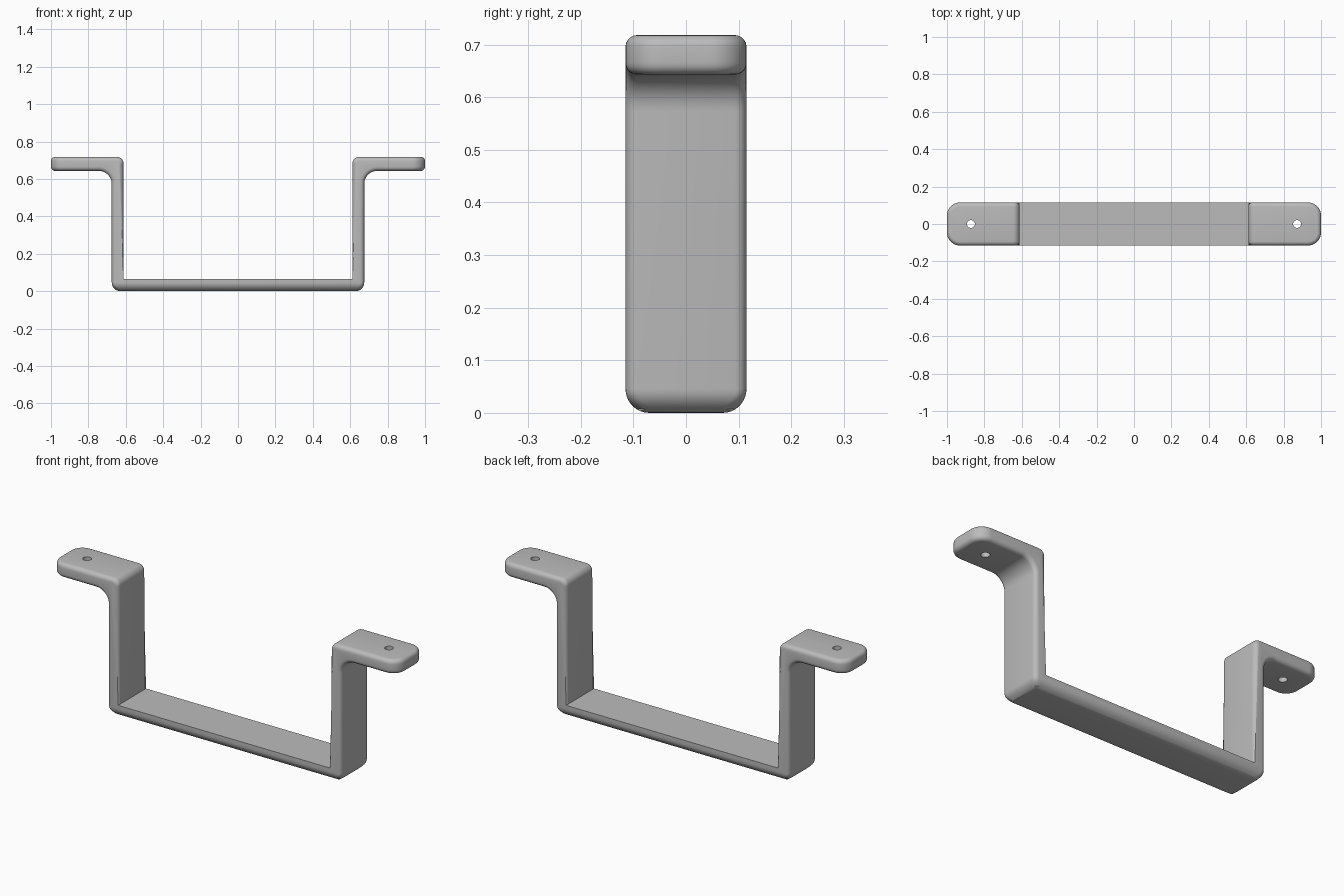
import bpy, bmesh, math

if "Cube" in bpy.data.objects:
    bpy.data.objects.remove(bpy.data.objects["Cube"], do_unlink=True)

HALF_W = 0.115                      # half the strap width
LEG_IN, LEG_OUT = 0.612, 0.675      # leg faces
TOP, TAB_UNDER, BASE_TOP = 0.718, 0.643, 0.065

# One grey metal
steel = bpy.data.materials.new("grey_metal")
steel.use_nodes = True
grey = (0.5, 0.5, 0.5, 1)
steel.diffuse_color = grey
steel.node_tree.nodes["Principled BSDF"].inputs["Base Color"].default_value = grey

# Strap profile: right half, mirrored into a closed outline
half = [(LEG_OUT, 0), (LEG_OUT, TAB_UNDER), (1, TAB_UNDER),
        (1, TOP), (LEG_IN, TOP), (LEG_IN, BASE_TOP)]
outline = half + [(-x, z) for x, z in reversed(half)]

bm = bmesh.new()
face = bm.faces.new([bm.verts.new((x, -HALF_W, z)) for x, z in outline])
grown = bmesh.ops.extrude_face_region(bm, geom=[face])["geom"]
bmesh.ops.translate(bm, vec=(0, 2 * HALF_W, 0),
                    verts=[v for v in grown if isinstance(v, bmesh.types.BMVert)])
bmesh.ops.recalc_face_normals(bm, faces=bm.faces)


def round_edges(edges, radius, segments):
    bmesh.ops.bevel(bm, geom=edges, offset=radius, offset_type='OFFSET',
                    segments=segments, profile=0.5, affect='EDGES', clamp_overlap=True)


def cross_edges(x, z):
    """Edges running across the strap at a profile corner, both sides."""
    return [e for e in bm.edges
            if all(abs(abs(v.co.x) - x) < 1e-4 and abs(v.co.z - z) < 1e-4 for v in e.verts)]


# Bends in the strap, then rounded tab ends
round_edges(cross_edges(LEG_OUT, TAB_UNDER), 0.07, 10)
round_edges(cross_edges(LEG_OUT, 0), 0.045, 8)
round_edges(cross_edges(LEG_IN, TOP), 0.035, 8)
round_edges([e for e in bm.edges if all(abs(v.co.x) > 0.999 for v in e.verts)
             and abs(e.verts[0].co.z - e.verts[1].co.z) > 0.01], 0.07, 10)

# Soften every remaining outer edge; the inner base corners stay crisp
inner = set(cross_edges(LEG_IN, BASE_TOP))
rim = [e for e in bm.edges if e not in inner and e.calc_face_angle(0) > math.radians(45)]
round_edges(rim, 0.022, 5)

mesh = bpy.data.meshes.new("bracket_strap")
bm.to_mesh(mesh)
bm.free()
mesh.materials.append(steel)
strap = bpy.data.objects.new("bracket_strap", mesh)
bpy.context.collection.objects.link(strap)

# Screw holes through the tabs
for side in (-1, 1):
    bpy.ops.mesh.primitive_cylinder_add(vertices=32, radius=0.021, depth=0.3,
                                        location=(side * 0.872, 0, TOP - 0.04))
    cutter = bpy.context.object
    cutter.name = "screw_hole_cutter"
    cutter.hide_render = True
    cutter.data.materials.append(steel)
    cut = strap.modifiers.new("screw_hole", 'BOOLEAN')
    cut.operation = 'DIFFERENCE'
    cut.solver = 'EXACT'
    cut.object = cutter
    bpy.context.view_layer.objects.active = strap
    bpy.ops.object.modifier_apply(modifier=cut.name)
    bpy.data.objects.remove(cutter, do_unlink=True)

bpy.ops.object.select_all(action='DESELECT')
strap.select_set(True)
bpy.context.view_layer.objects.active = strap
bpy.ops.object.shade_smooth_by_angle(angle=math.radians(35))
